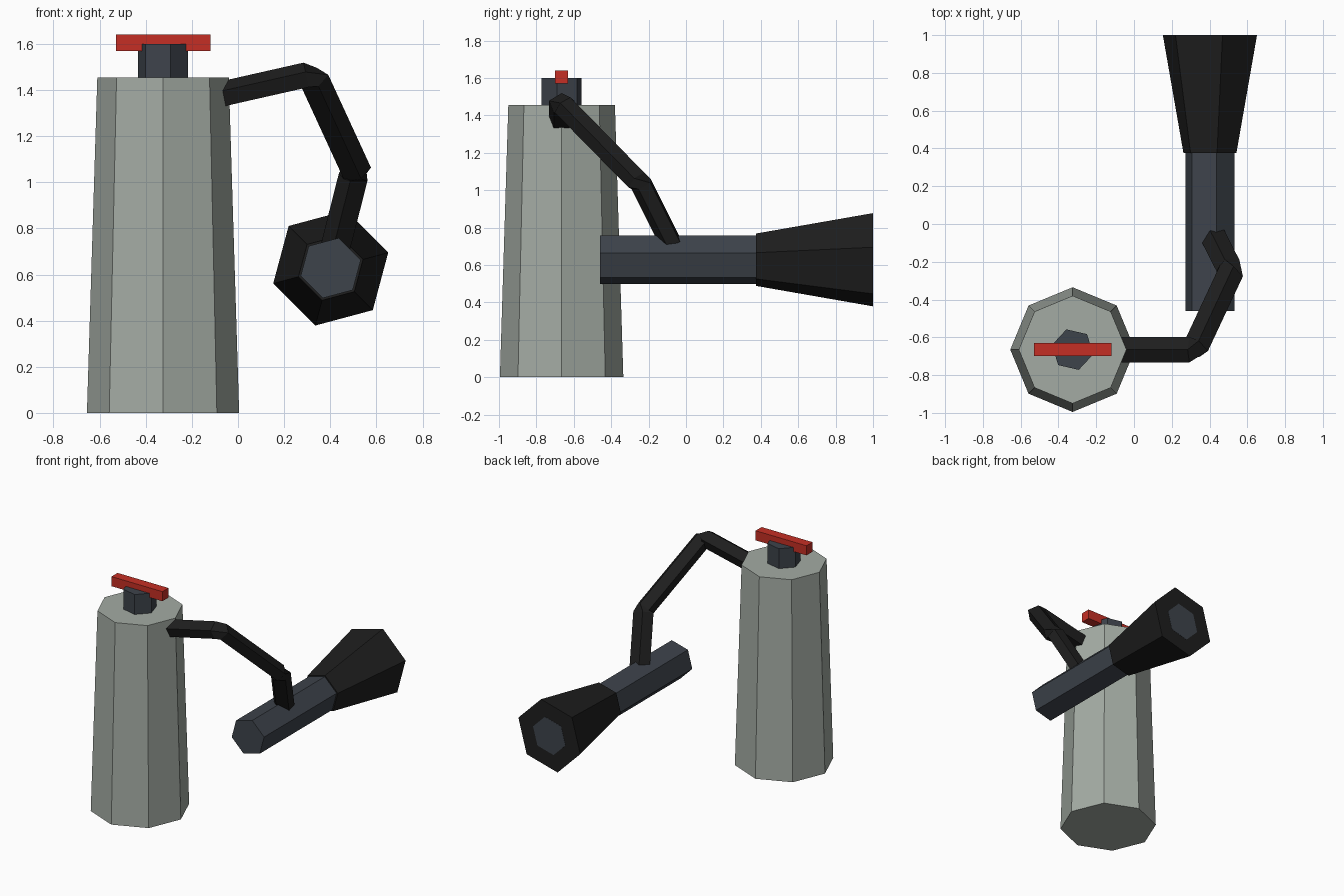
import bpy, bmesh, math
from mathutils import Vector

cube = bpy.data.objects.get("Cube")
if cube:
    bpy.data.objects.remove(cube, do_unlink=True)


def material(name, color):
    m = bpy.data.materials.new(name)
    m.use_nodes = True
    rgba = (*color, 1)
    m.diffuse_color = rgba
    m.node_tree.nodes["Principled BSDF"].inputs["Base Color"].default_value = rgba
    return m


tank_grey = material("tank grey", (0.37, 0.41, 0.37))
slate = material("slate", (0.047, 0.056, 0.07))
black = material("rubber black", (0.013, 0.013, 0.013))
red = material("red", (0.56, 0.028, 0.018))

X, Y, Z = Vector((1, 0, 0)), Vector((0, 1, 0)), Vector((0, 0, 1))


def ring(center, u, v, sides, phase, ru, rv=None):
    """Regular polygon around center in the plane of u and v."""
    rv = rv or ru
    angles = [math.radians(phase) + math.tau * i / sides for i in range(sides)]
    return [Vector(center) + u * ru * math.cos(a) + v * rv * math.sin(a) for a in angles]


def loft(name, rings, mat):
    """Closed flat-shaded solid through a list of rings."""
    bm = bmesh.new()
    loops = [[bm.verts.new(p) for p in r] for r in rings]
    n = len(loops[0])
    for a, b in zip(loops, loops[1:]):
        for i in range(n):
            j = (i + 1) % n
            bm.faces.new((a[i], a[j], b[j], b[i]))
    bm.faces.new(loops[0])
    bm.faces.new(loops[-1])
    bmesh.ops.recalc_face_normals(bm, faces=bm.faces)
    mesh = bpy.data.meshes.new(name)
    bm.to_mesh(mesh)
    bm.free()
    mesh.materials.append(mat)
    obj = bpy.data.objects.new(name, mesh)
    bpy.context.collection.objects.link(obj)
    return obj


# Tank and valve, stacked on one upright axis
tx, ty = -0.325, -0.665
loft("tank", [ring((tx, ty, z), X, Y, 8, 0, r)
              for z, r in ((0, 0.33), (1.455, 0.285))], tank_grey)
loft("valve", [ring((tx, ty, z), X, Y, 6, -13, 0.112)
               for z in (1.45, 1.6)], slate)

# Red lever
bpy.ops.mesh.primitive_cube_add(size=1, location=(tx, ty, 1.605))
lever = bpy.context.object
lever.name = "lever"
lever.scale = (0.41, 0.07, 0.07)
lever.data.materials.append(red)

# Nozzle grip and flared horn, along y
nx, nz = 0.402, 0.628
loft("nozzle_grip", [ring((nx, y, nz), X, Z, 6, 15, 0.135)
                     for y in (-0.46, 1.001)], slate)
loft("nozzle_horn", [ring((nx, y, nz), X, Z, 6, 15, r)
                     for y, r in ((0.375, 0.145), (1.0, 0.258))], black)

# Hose: straight runs, each with a ring at both ends so the elbows are chamfered
runs = (
    ((-0.07, ty, 1.377), (0.297, ty, 1.46)),
    ((0.325, -0.655, 1.452), (0.51, -0.26, 1.05)),
    ((0.505, -0.235, 1.03), (0.425, -0.078, 0.715)),
)
hose_rings = []
for start, end in runs:
    along = (Vector(end) - Vector(start)).normalized()
    side = along.cross(Z).normalized()
    up = side.cross(along)
    hose_rings += [ring(p, side, up, 5, 90, 0.071, 0.06) for p in (start, end)]
loft("hose", hose_rings, black)
